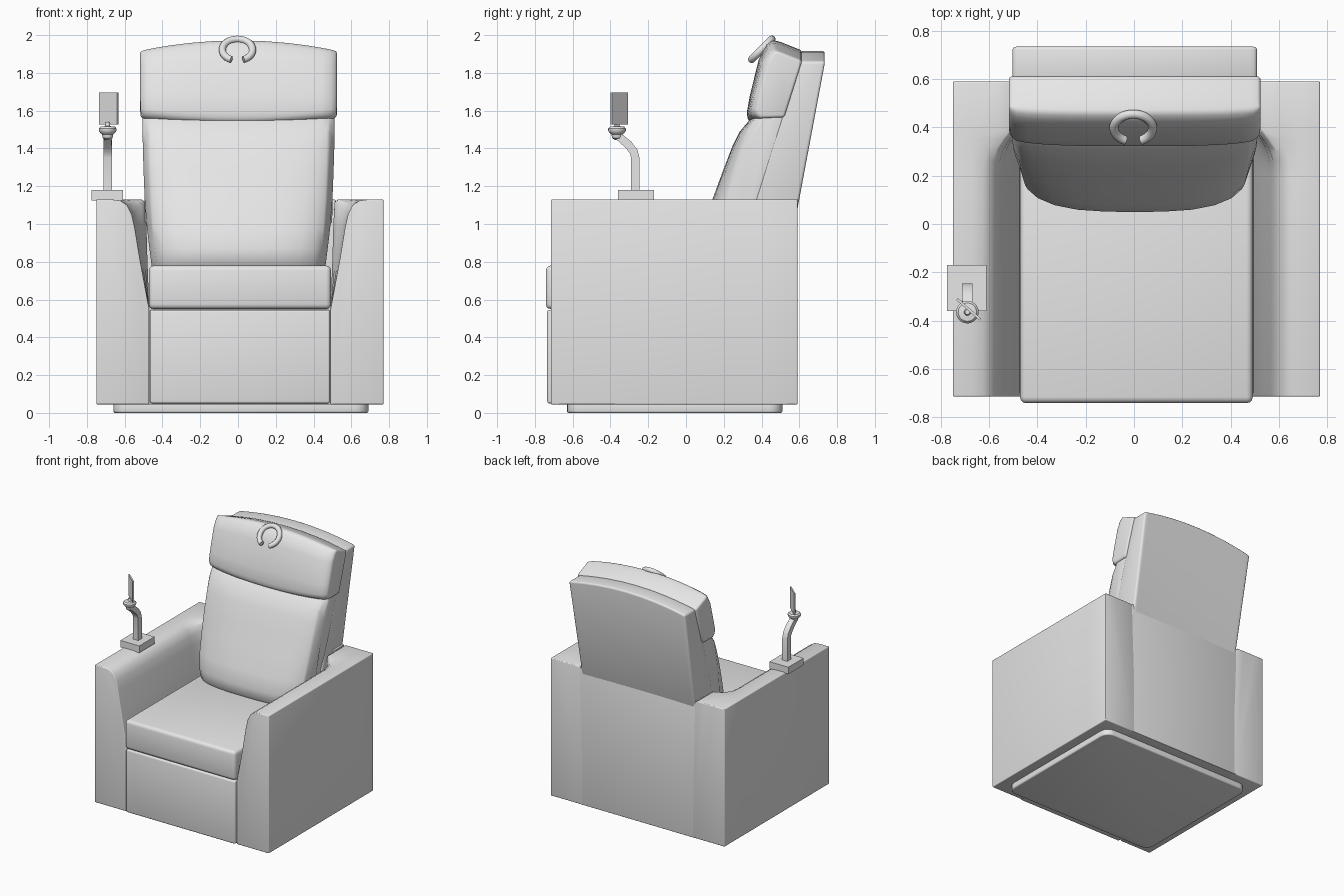
import bpy, bmesh, math
from mathutils import Vector, Matrix

if "Cube" in bpy.data.objects:
    bpy.data.objects.remove(bpy.data.objects["Cube"])

grey = bpy.data.materials.new("plain_grey")
grey.diffuse_color = (0.8, 0.8, 0.8, 1)
grey.use_nodes = True
grey.node_tree.nodes["Principled BSDF"].inputs["Base Color"].default_value = grey.diffuse_color
CX = 0.01  # middle of the chair body


def finish(bm, name, bevel=0.0, segments=3):
    """Round the sharp edges, then make a smooth-shaded object."""
    bmesh.ops.recalc_face_normals(bm, faces=bm.faces)
    if bevel:
        sharp = [e for e in bm.edges if e.calc_face_angle(0) > math.radians(38)]
        bmesh.ops.bevel(bm, geom=sharp, offset=bevel, segments=segments,
                        profile=0.5, affect='EDGES', clamp_overlap=True)
        bmesh.ops.recalc_face_normals(bm, faces=bm.faces)
    me = bpy.data.meshes.new(name)
    bm.to_mesh(me)
    bm.free()
    me.materials.append(grey)
    ob = bpy.data.objects.new(name, me)
    bpy.context.collection.objects.link(ob)
    bpy.ops.object.select_all(action='DESELECT')
    ob.select_set(True)
    bpy.context.view_layer.objects.active = ob
    bpy.ops.object.shade_smooth_by_angle(angle=math.radians(35))
    return ob


def loft(name, rings, bevel=0.0):
    """Skin a row of closed rings and cap both ends."""
    bm = bmesh.new()
    rows = [[bm.verts.new(p) for p in ring] for ring in rings]
    n = len(rows[0])
    for a, b in zip(rows, rows[1:]):
        for i in range(n):
            bm.faces.new((a[i], a[(i + 1) % n], b[(i + 1) % n], b[i]))
    bm.faces.new(rows[0])
    bm.faces.new(rows[-1])
    return finish(bm, name, bevel)


def box(name, x0, x1, y0, y1, z0, z1, bevel=0.0):
    ring = [(x0, y0), (x1, y0), (x1, y1), (x0, y1)]
    return loft(name, [[(x, y, z) for x, y in ring] for z in (z0, z1)], bevel)


def padded(name, profile, bevel):
    """Side profile swept across x.
    Each point: y, z, half width, backward curve at the sides, z drop at the sides."""
    half = [0.25, 0.5, 0.7, 0.85, 0.94, 1.0]
    rings = []
    for u in [-h for h in reversed(half)] + [0] + half:
        curve = 1 - (1 - abs(u) ** 3) ** (1 / 3)
        rings.append([(0.003 + u * w, y + d * curve, z - drop * u * u)
                      for y, z, w, d, drop in profile])
    return loft(name, rings, bevel)


# Plinth with rounded corners
bm = bmesh.new()
bmesh.ops.create_cube(bm, size=1, matrix=Matrix.Translation((0.015, -0.06, 0.03))
                      @ Matrix.Diagonal((1.35, 1.14, 0.06, 1)))
uprights = [e for e in bm.edges if abs(e.verts[0].co.z - e.verts[1].co.z) > 0.03]
bmesh.ops.bevel(bm, geom=uprights, offset=0.07, segments=5, profile=0.5, affect='EDGES')
finish(bm, "plinth", 0.01)

# Arms: flared inside at the front, straight beside the backrest
flared = [(0.76, 0.045), (0.76, 1.13), (0.68, 1.13), (0.635, 1.125), (0.597, 1.10),
          (0.572, 1.05), (0.556, 0.98), (0.53, 0.82), (0.48, 0.55), (0.48, 0.045)]
straight = [(0.76, 0.045), (0.76, 1.13), (0.68, 1.13), (0.58, 1.13), (0.52, 1.13),
            (0.50, 1.115), (0.495, 1.00), (0.49, 0.82), (0.48, 0.55), (0.48, 0.045)]
stations = [(-0.715, 0), (0.2, 0), (0.26, 0.08), (0.31, 0.3), (0.35, 0.65),
            (0.385, 1), (0.59, 1)]
for side, name in ((-1, "right_arm"), (1, "left_arm")):
    rings = []
    for y, t in stations:
        rings.append([(CX + side * (a + (c - a) * t), y, b + (d - b) * t)
                      for (a, b), (c, d) in zip(flared, straight)])
    loft(name, rings, 0.006)

# Body between the arms
box("seat_base", -0.475, 0.495, -0.70, 0.585, 0.045, 0.60)
box("rear_wall", -0.495, 0.515, 0.47, 0.59, 0.045, 1.13, 0.004)
box("footrest_panel", -0.467, 0.487, -0.735, -0.66, 0.05, 0.546, 0.012)
box("seat_cushion", -0.472, 0.492, -0.742, 0.36, 0.55, 0.78, 0.026)

# Backrest: rear shell, padded front and headrest
padded("backrest_shell", [
    (0.575, 1.00, 0.495, 0, 0), (0.737, 1.915, 0.507, 0, 0.055),
    (0.60, 1.915, 0.507, 0, 0.055), (0.50, 1.56, 0.507, 0, 0),
    (0.33, 1.00, 0.495, 0, 0)], 0.015)
padded("backrest_cushion", [
    (0.10, 0.74, 0.455, 0.17, 0), (0.055, 0.80, 0.463, 0.215, 0),
    (0.05, 0.87, 0.472, 0.21, 0), (0.08, 0.98, 0.485, 0.19, 0),
    (0.14, 1.13, 0.497, 0.15, 0), (0.195, 1.28, 0.503, 0.12, 0),
    (0.245, 1.41, 0.507, 0.10, 0), (0.285, 1.49, 0.508, 0.08, 0),
    (0.345, 1.56, 0.509, 0.06, 0), (0.41, 1.61, 0.509, 0.04, 0),
    (0.53, 1.61, 0.509, 0, 0), (0.36, 1.00, 0.487, 0, 0),
    (0.31, 0.74, 0.455, 0, 0)], 0.012)
padded("headrest", [
    (0.355, 1.53, 0.516, 0.04, -0.03), (0.327, 1.55, 0.52, 0.05, -0.035),
    (0.322, 1.59, 0.521, 0.05, -0.02), (0.338, 1.68, 0.521, 0.05, 0),
    (0.385, 1.87, 0.521, 0.045, 0.03), (0.425, 1.95, 0.521, 0.035, 0.05),
    (0.46, 1.975, 0.521, 0.025, 0.055), (0.505, 1.962, 0.521, 0, 0.055),
    (0.615, 1.918, 0.521, 0, 0.055), (0.52, 1.55, 0.521, 0, -0.015)], 0.014)

# Open ring on the headrest, tilted with its face forward and up
centre = Vector((-0.003, 0.398, 1.922))
up = Vector((0, 0.7071, 0.7071))
axis = Vector((0, -0.7071, 0.7071))
rings = []
for i in range(33):
    a = math.radians(-66 + 312 * i / 32)
    out = Vector((math.cos(a), 0, 0)) + up * math.sin(a)
    rings.append([centre + out * (0.08 + 0.019 * math.cos(b)) + axis * 0.019 * math.sin(b)
                  for b in [2 * math.pi * k / 12 for k in range(12)]])
loft("headrest_ring", rings)

# Control on the arm: plate, bent stem, swivel and thin screen
box("control_plate", -0.775, -0.61, -0.36, -0.17, 1.125, 1.18)
path = [(-0.268, 1.17, 0, 0.022), (-0.268, 1.35, 0, 0.022), (-0.278, 1.385, 25, 0.022),
        (-0.305, 1.42, 48, 0.022), (-0.37, 1.475, 50, 0.02)]
rings = []
for y, z, tilt, r in path:
    dy, dz = r * math.cos(math.radians(tilt)), r * math.sin(math.radians(tilt))
    rings.append([(-0.69 + sx * r, y + s * dy, z + s * dz)
                  for sx, s in ((-1, -1), (1, -1), (1, 1), (-1, 1))])
loft("control_stem", rings)
swivel = [(0.012, 1.445), (0.026, 1.455), (0.03, 1.475), (0.04, 1.483), (0.047, 1.495),
          (0.047, 1.505), (0.038, 1.515), (0.014, 1.518), (0.010, 1.54)]
loft("control_swivel", [[(-0.69 + r * math.cos(2 * math.pi * k / 20),
                          -0.365 + r * math.sin(2 * math.pi * k / 20), z)
                         for k in range(20)] for r, z in swivel])
along = Vector((0.048, -0.042, 0))
thick = Vector((0.0035, 0.004, 0))
mid = Vector((-0.685, -0.353, 0))
loft("control_screen", [[mid + along * s + thick * t + Vector((0, 0, z))
                         for s, t in ((-1, -1), (1, -1), (1, 1), (-1, 1))]
                        for z in (1.528, 1.695)])
